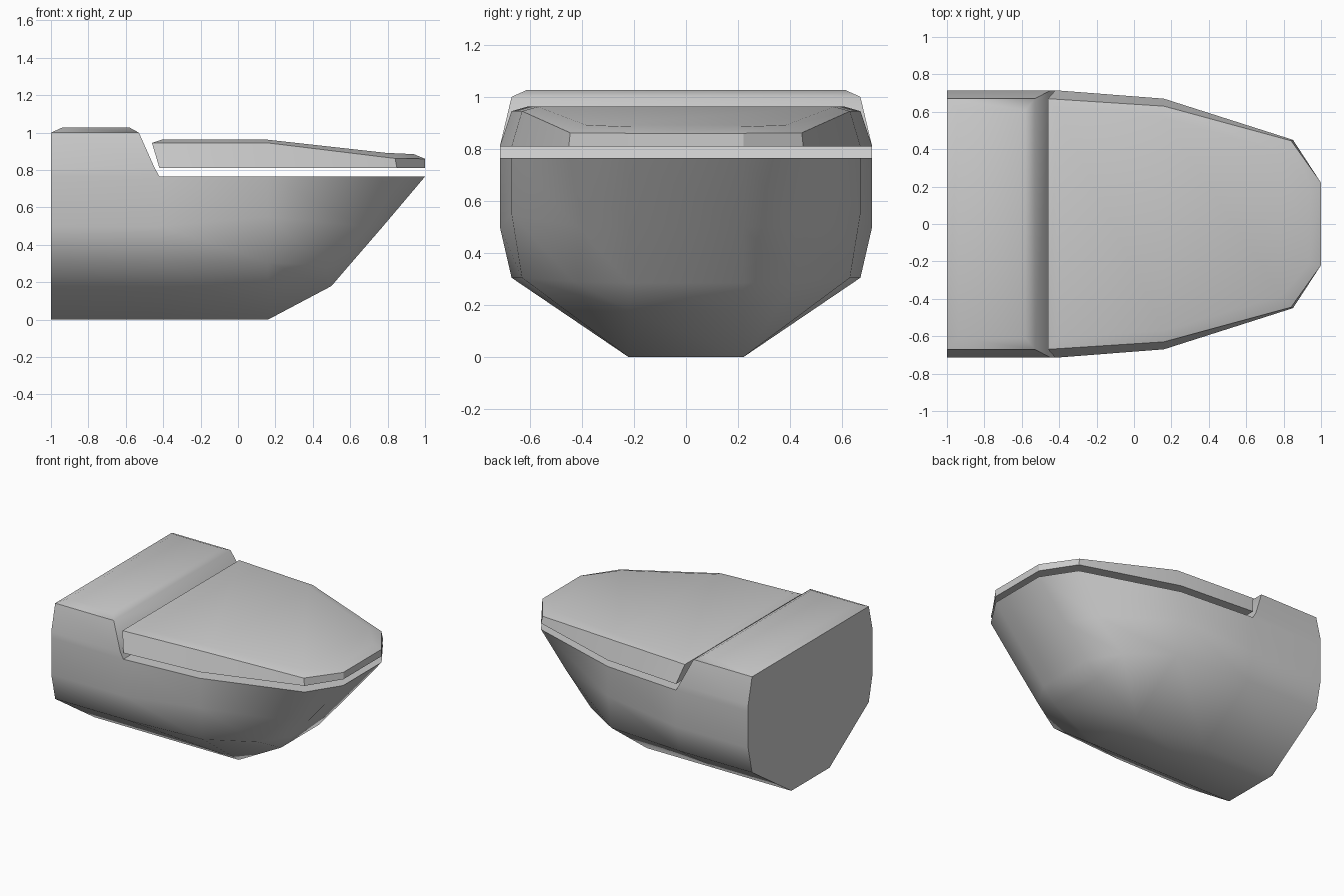
import bpy, bmesh
from math import radians

if "Cube" in bpy.data.objects:
    bpy.data.objects.remove(bpy.data.objects["Cube"])


def mirror_loop(half):
    """Closed loop from a half outline given from back to front (y > 0)."""
    return half + [(x, -y, z) for x, y, z in reversed(half)]


def loft(bm, loops):
    rings = [[bm.verts.new(p) for p in loop] for loop in loops]
    n = len(rings[0])
    for a, b in zip(rings, rings[1:]):
        for i in range(n):
            j = (i + 1) % n
            bm.faces.new((a[i], a[j], b[j], b[i]))
    return rings


def finish(name, bm, angle):
    bmesh.ops.remove_doubles(bm, verts=bm.verts, dist=1e-4)
    bmesh.ops.dissolve_degenerate(bm, edges=bm.edges, dist=1e-4)
    bmesh.ops.recalc_face_normals(bm, faces=bm.faces)
    me = bpy.data.meshes.new(name)
    bm.to_mesh(me)
    bm.free()
    ob = bpy.data.objects.new(name, me)
    bpy.context.collection.objects.link(ob)
    bpy.ops.object.select_all(action='DESELECT')
    ob.select_set(True)
    bpy.context.view_layer.objects.active = ob
    bpy.ops.object.shade_smooth_by_angle(angle=radians(angle))
    return ob


# Bowl hull: waterlines stacked from keel to rim
hull = [
    [(-1, .22, 0), (-.42, .22, 0), (.16, .22, 0), (.5, .22, .18), (.5, .22, .18)],
    [(-1, .67, .305), (-.42, .67, .305), (.16, .63, .305), (.46, .43, .29), (.59, .22, .285)],
    [(-1, .715, .5), (-.42, .715, .5), (.16, .67, .55), (.67, .415, .5), (.776, .22, .5)],
    [(-1, .715, .765), (-.42, .715, .765), (.16, .67, .765), (.85, .45, .765), (1, .22, .765)],
]
bm = bmesh.new()
rings = loft(bm, [mirror_loop(h) for h in hull])
keel, rim = rings[0], rings[-1]
bm.faces.new(keel[:4] + keel[6:])
bm.faces.new(rim[1:9])
# Open the hull's coincident inner edge faces only where the rear block continues upward
block = [(-.42, .715, .765), (-.445, .715, .81), (-.53, .67, 1.0), (-.58, .61, 1.027)]
back_x = [-1, -1, -1, -.94]
tiers = loft(bm, [mirror_loop([(b, y, z), (x, y, z)]) for b, (x, y, z) in zip(back_x, block)])
bm.faces.new(tiers[-1])
finish("bowl_body", bm, 50)

# Lid: base outline, tilted upper edge, chamfered top
lid = [
    [(-.42, .715, .81), (.16, .67, .81), (.85, .45, .81), (1, .22, .81)],
    [(-.46, .67, .945), (.16, .63, .945), (.84, .445, .862), (1, .22, .86)],
    [(-.41, .61, .962), (.16, .57, .962), (.79, .385, .892), (.94, .21, .885)],
]
bm = bmesh.new()
rings = loft(bm, [mirror_loop(h) for h in lid])
bm.faces.new(rings[0])
top = rings[-1]
for i in range(3):
    bm.faces.new((top[i], top[i + 1], top[6 - i], top[7 - i]))
finish("lid", bm, 30)
